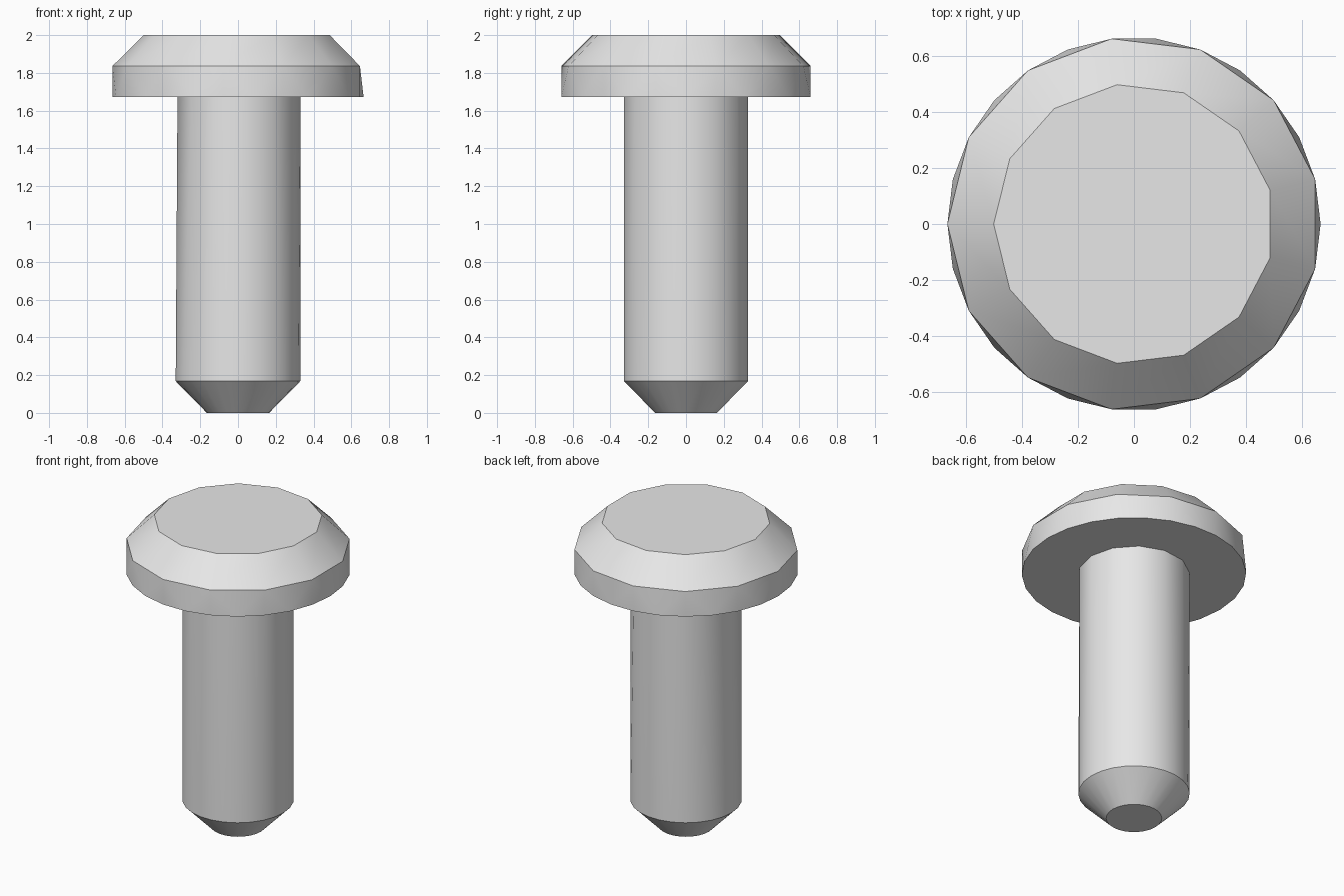
import bpy, bmesh
from math import sin, cos, pi, radians

old = bpy.data.objects.get("Cube")
if old:
    bpy.data.objects.remove(old, do_unlink=True)

SIDES = 13  # coarse rings; fine rings have twice as many

grey = bpy.data.materials.new("light grey")
grey.use_nodes = True
colour = (0.8, 0.8, 0.8, 1)
grey.diffuse_color = colour
grey.node_tree.nodes["Principled BSDF"].inputs["Base Color"].default_value = colour


def ring(bm, n, r, z, start=0.0):
    return [bm.verts.new((r * cos(start + 2 * pi * i / n),
                          r * sin(start + 2 * pi * i / n), z)) for i in range(n)]


def bridge(bm, low, high):
    """Quads between two rings of equal count."""
    n = len(low)
    for i in range(n):
        j = (i + 1) % n
        bm.faces.new((low[i], low[j], high[j], high[i]))


def bridge_double(bm, low, high):
    """Triangles from a fine lower ring to a coarse upper ring."""
    n = len(high)
    for k in range(n):
        a, b, c = low[2 * k], low[2 * k + 1], low[(2 * k + 2) % (2 * n)]
        t, u = high[k], high[(k + 1) % n]
        bm.faces.new((a, b, t))
        bm.faces.new((b, u, t))
        bm.faces.new((b, c, u))


def finish(bm, name):
    bmesh.ops.remove_doubles(bm, verts=bm.verts, dist=0.0005)
    bmesh.ops.recalc_face_normals(bm, faces=bm.faces)
    mesh = bpy.data.meshes.new(name)
    bm.to_mesh(mesh)
    bm.free()
    mesh.materials.append(grey)
    ob = bpy.data.objects.new(name, mesh)
    bpy.context.collection.objects.link(ob)
    bpy.ops.object.select_all(action='DESELECT')
    ob.select_set(True)
    bpy.context.view_layer.objects.active = ob
    bpy.ops.object.shade_smooth_by_angle(angle=radians(35))


# Head: fine rim below, coarse chamfer above
bm = bmesh.new()
rim = ring(bm, 2 * SIDES, 0.665, 1.672, pi)
shoulder = ring(bm, SIDES, 0.665, 1.836, pi)
crown = ring(bm, SIDES, 0.5, 2.0, pi)
bm.faces.new(rim)
bridge_double(bm, rim, shoulder)
bridge(bm, shoulder, crown)
bm.faces.new(crown)
finish(bm, "head")

# Shaft with tapered tip; two upper corners merge on the right side
bm = bmesh.new()
tip = ring(bm, 2 * SIDES, 0.165, 0.0)
taper = ring(bm, 2 * SIDES, 0.33, 0.168)
neck = ring(bm, SIDES, 0.33, 1.672)
bm.faces.new(tip)
bridge(bm, tip, taper)
bridge_double(bm, taper, neck)
middle = (neck[6].co + neck[7].co) / 2
neck[6].co = middle
neck[7].co = middle
finish(bm, "shaft")
